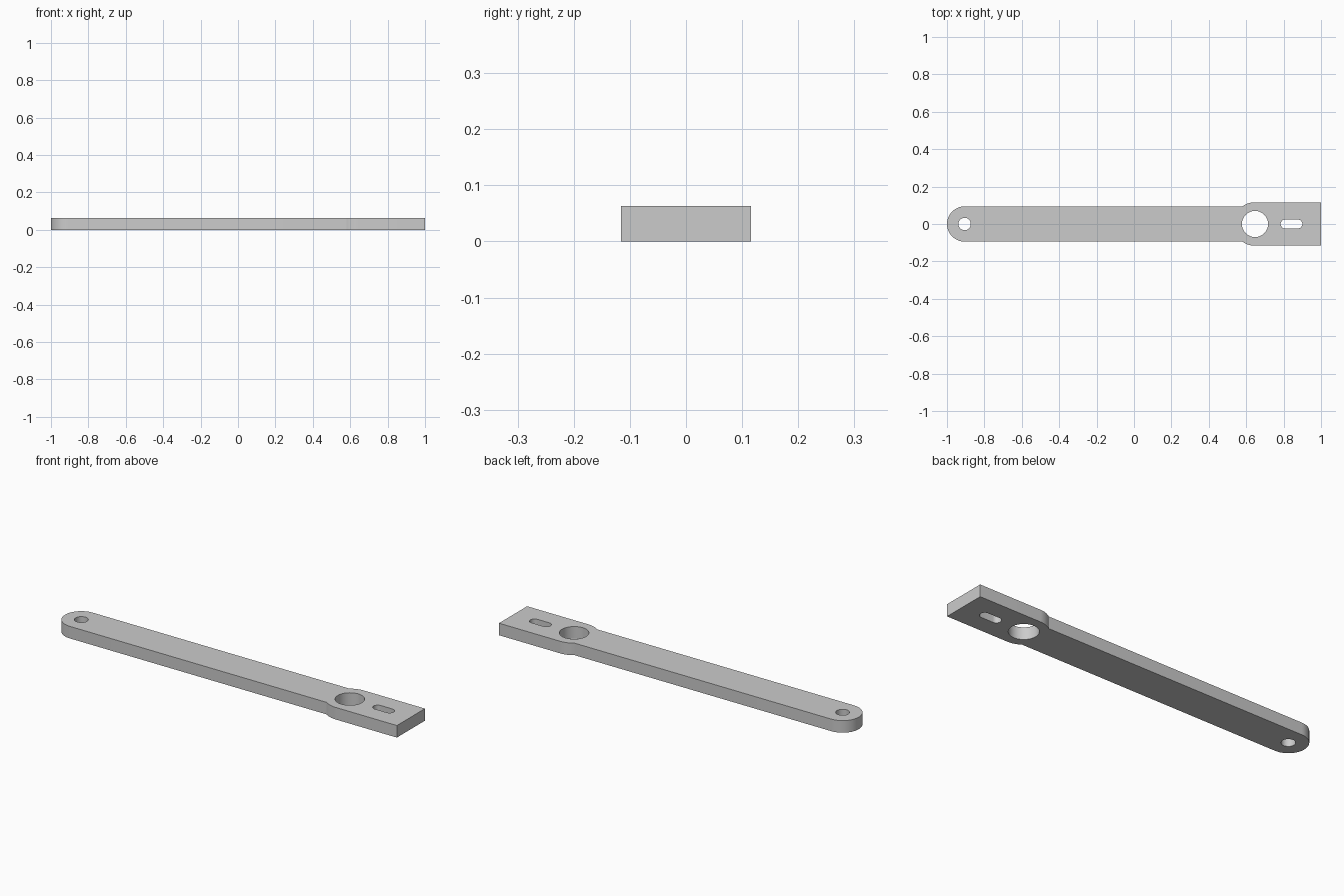
import bpy
import bmesh
from math import sin, cos, pi, asin, radians

cube = bpy.data.objects.get("Cube")
if cube:
    bpy.data.objects.remove(cube, do_unlink=True)

THICK = 0.063
ARM, HEAD = 0.094, 0.116        # half widths
PIVOT_X, BORE_X = -1 + ARM, 0.647


def arc(cx, r, start, end, n):
    """Points along an arc centred on the long axis, ends included."""
    return [(cx + r * cos(start + (end - start) * i / n),
             r * sin(start + (end - start) * i / n)) for i in range(n + 1)]


def circle(cx, r, n=48):
    return arc(cx, r, 0, 2 * pi, n)[:-1]


# Outer outline: square head, shoulder arcs, slim arm, round pivot end
meet = pi - asin(ARM / HEAD)
outline = ([(1, -HEAD), (1, HEAD)]
           + arc(BORE_X, HEAD, pi / 2, meet, 12)
           + arc(PIVOT_X, ARM, pi / 2, 3 * pi / 2, 32)
           + arc(BORE_X, HEAD, -meet, -pi / 2, 12))

# Openings: pivot hole, large bore, rounded slot
slot_r = 0.024
slot = (arc(0.90 - slot_r, slot_r, -pi / 2, pi / 2, 16)
        + arc(0.784 + slot_r, slot_r, pi / 2, 3 * pi / 2, 16))
loops = [outline, circle(PIVOT_X, 0.033), circle(BORE_X, 0.07), slot]

# Fill the flat profile, then extrude it to full thickness
bm = bmesh.new()
for pts in loops:
    verts = [bm.verts.new((x, y, 0)) for x, y in pts]
    for a, b in zip(verts, verts[1:] + verts[:1]):
        bm.edges.new((a, b))
bmesh.ops.triangle_fill(bm, edges=bm.edges[:], use_beauty=True, use_dissolve=False)
ext = bmesh.ops.extrude_face_region(bm, geom=bm.faces[:], use_keep_orig=True)
top = [g for g in ext["geom"] if isinstance(g, bmesh.types.BMVert)]
bmesh.ops.translate(bm, verts=top, vec=(0, 0, THICK))
bmesh.ops.recalc_face_normals(bm, faces=bm.faces[:])
mesh = bpy.data.meshes.new("lever_arm")
bm.to_mesh(mesh)
bm.free()
lever = bpy.data.objects.new("lever_arm", mesh)
bpy.context.collection.objects.link(lever)

# Plain grey metal
grey = bpy.data.materials.new("light_grey")
grey.use_nodes = True
colour = (0.6, 0.6, 0.6, 1)
grey.diffuse_color = colour
grey.node_tree.nodes["Principled BSDF"].inputs["Base Color"].default_value = colour
mesh.materials.append(grey)

# Smooth curved walls, sharp rims
bpy.ops.object.select_all(action="DESELECT")
lever.select_set(True)
bpy.context.view_layer.objects.active = lever
bpy.ops.object.shade_smooth_by_angle(angle=radians(30))
